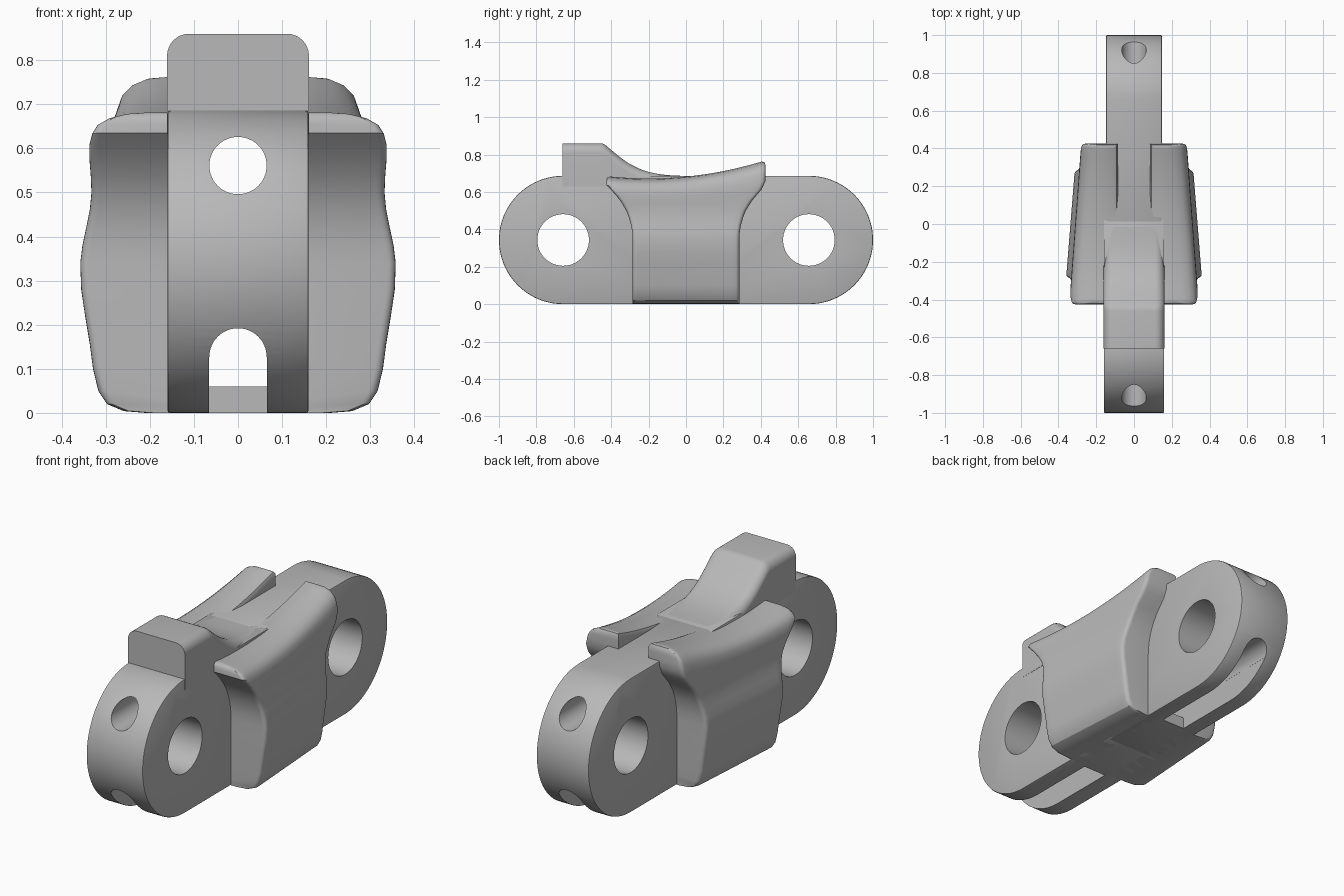
import bpy, bmesh
from math import sin, cos, pi, sqrt, radians

if "Cube" in bpy.data.objects:
    bpy.data.objects.remove(bpy.data.objects["Cube"], do_unlink=True)

metal = bpy.data.materials.new("plain grey")
metal.use_nodes = True
GREY = (0.48, 0.48, 0.48, 1)
metal.diffuse_color = GREY
metal.node_tree.nodes["Principled BSDF"].inputs["Base Color"].default_value = GREY

PIN_Y, PIN_Z, PIN_R = 0.657, 0.343, 0.138
BORE_R = 0.065


def activate(obj):
    bpy.ops.object.select_all(action='DESELECT')
    obj.select_set(True)
    bpy.context.view_layer.objects.active = obj


def make(name, verts, faces):
    bm = bmesh.new()
    vs = [bm.verts.new(v) for v in verts]
    for f in faces:
        bm.faces.new([vs[i] for i in f])
    bmesh.ops.recalc_face_normals(bm, faces=bm.faces)
    mesh = bpy.data.meshes.new(name)
    bm.to_mesh(mesh)
    bm.free()
    mesh.materials.append(metal)
    obj = bpy.data.objects.new(name, mesh)
    bpy.context.collection.objects.link(obj)
    return obj


def loft(name, rings, caps=True):
    """Skin equal-length closed rings, with flat end caps."""
    n = len(rings[0])
    faces = [(k * n + i, k * n + (i + 1) % n, (k + 1) * n + (i + 1) % n, (k + 1) * n + i)
             for k in range(len(rings) - 1) for i in range(n)]
    if caps:
        last = (len(rings) - 1) * n
        faces += [tuple(range(n)), tuple(range(last, last + n))]
    return make(name, [v for r in rings for v in r], faces)


def prism(name, profile, half):
    """Extrude a (y, z) profile across x."""
    return loft(name, [[(x, y, z) for y, z in profile] for x in (-half, half)])


def smooth(obj):
    activate(obj)
    bpy.ops.object.shade_smooth_by_angle(angle=radians(32))


def apply_modifier(obj, kind, **settings):
    mod = obj.modifiers.new(kind.lower(), kind)
    for key, value in settings.items():
        setattr(mod, key, value)
    activate(obj)
    bpy.ops.object.modifier_apply(modifier=mod.name)


def cut(obj, cutter):
    cutter.hide_render = True
    apply_modifier(obj, 'BOOLEAN', object=cutter, operation='DIFFERENCE', solver='EXACT')
    bpy.data.objects.remove(cutter, do_unlink=True)


def bore(z):
    n = 48
    return loft("bore_cutter", [[(BORE_R * cos(2 * pi * i / n), y, z + BORE_R * sin(2 * pi * i / n))
                                 for i in range(n)] for y in (-1.2, 1.2)])


# Link halves: rounded ends, pin hole, long bores and underside slot
for name, s, half in (("front_link", -1, 0.16), ("back_link", 1, 0.148)):
    arc = [(s * (PIN_Y + PIN_Z * sin(pi * i / 48)), PIN_Z + PIN_Z * cos(pi * i / 48))
           for i in range(49)]
    link = prism(name, arc + [(-s * 0.02, 0), (-s * 0.02, 2 * PIN_Z)], half)
    apply_modifier(link, 'BEVEL', width=0.006, segments=2, limit_method='ANGLE',
                   angle_limit=radians(60))
    circle = [(s * PIN_Y + PIN_R * cos(2 * pi * i / 64), PIN_Z + PIN_R * sin(2 * pi * i / 64))
              for i in range(64)]
    cut(link, prism("pin_cutter", circle, 0.5))
    cut(link, bore(0.561))
    cut(link, bore(0.127))
    slot = [(1.2, 0.127), (1.2, -0.1), (0.3, -0.1), (0.3, 0.06), (-0.1, 0.06), (-0.1, 0.127)]
    cut(link, prism("slot_cutter", [(s * y, z) for y, z in slot], BORE_R + 0.0004))
    smooth(link)

# Raised tooth with rounded shoulders, sweeping down to the link top
tooth_line = [(-0.66, 0.86), (-0.46, 0.86), (-0.445, 0.858), (-0.43, 0.85), (-0.41, 0.833),
              (-0.38, 0.808), (-0.34, 0.776), (-0.3, 0.749), (-0.25, 0.724), (-0.2, 0.707),
              (-0.15, 0.696), (-0.1, 0.69), (-0.05, 0.687), (0.02, 0.685)]
rings = []
r, half = 0.05, 0.161
for y, h in tooth_line:
    arc = [(half - r + r * cos(pi / 2 * i / 8), h - r + r * sin(pi / 2 * i / 8)) for i in range(9)]
    right = [(half, 0.63)] + arc
    rings.append([(x, y, z) for x, z in right] + [(-x, y, z) for x, z in reversed(right)])
smooth(loft("top_tooth", rings))

# Side pads: waved outer wall (height, half width), flared ends around the pin bosses
WALL = [(0, 0.21), (0.004, 0.26), (0.02, 0.298), (0.05, 0.318), (0.1, 0.33), (0.16, 0.338),
        (0.22, 0.348), (0.28, 0.357), (0.34, 0.359), (0.38, 0.354), (0.42, 0.345),
        (0.46, 0.336), (0.5, 0.331), (0.54, 0.331), (0.58, 0.332), (0.61, 0.33),
        (0.635, 0.322), (0.655, 0.31), (0.67, 0.285), (0.68, 0.25), (0.685, 0.2)]


def height(z, y):
    """Stretch the upper wall to follow the dished top."""
    top = 0.672 + 0.247 * (y + 0.2) ** 2
    return z if z <= 0.5 else 0.5 + (z - 0.5) * (top - 0.5) / 0.185


def end_y(z):
    """Distance of the pad end from the middle at a height."""
    rise = max(z - PIN_Z, 0)
    reach = 0.372 ** 2 - rise ** 2
    return min(0.425, PIN_Y - sqrt(max(reach, 0)))


def pad(name, side):
    rings, r = [], 0.02
    for z, w in WALL:
        inset = 0.02 - sqrt(max(0.02 ** 2 - max(z - 0.665, 0) ** 2, 0))
        y0 = -end_y(height(z, -0.425)) + inset
        y1 = end_y(height(z, 0.425)) - inset
        corner = [(r * (1 - cos(a)), r * (1 - sin(a))) for a in (pi / 8 * i for i in range(5))]
        cols = [(y0 + dy, dx) for dy, dx in corner]
        cols += [(y0 + r + (y1 - y0 - 2 * r) * i / 20, 0) for i in range(1, 20)]
        cols += [(y1 - dy, dx) for dy, dx in reversed(corner)]
        outer = [(side * (w * (1 - 0.223 * (y + 0.28)) - dx), y, height(z, y)) for y, dx in cols]
        inner = [(side * (0.085 + inset), y, height(z, y)) for y, dx in cols]
        rings.append(outer + inner[::-1])
    obj = loft(name, rings, caps=False)
    # Close top and bottom with strips between outer and inner edges
    n = len(rings[0])
    bm = bmesh.new()
    bm.from_mesh(obj.data)
    bm.verts.ensure_lookup_table()
    for base in (0, (len(rings) - 1) * n):
        for i in range(n // 2 - 1):
            bm.faces.new([bm.verts[base + k] for k in (i, i + 1, n - 2 - i, n - 1 - i)])
    bmesh.ops.recalc_face_normals(bm, faces=bm.faces)
    bm.to_mesh(obj.data)
    bm.free()
    smooth(obj)


pad("left_pad", 1)
pad("right_pad", -1)
